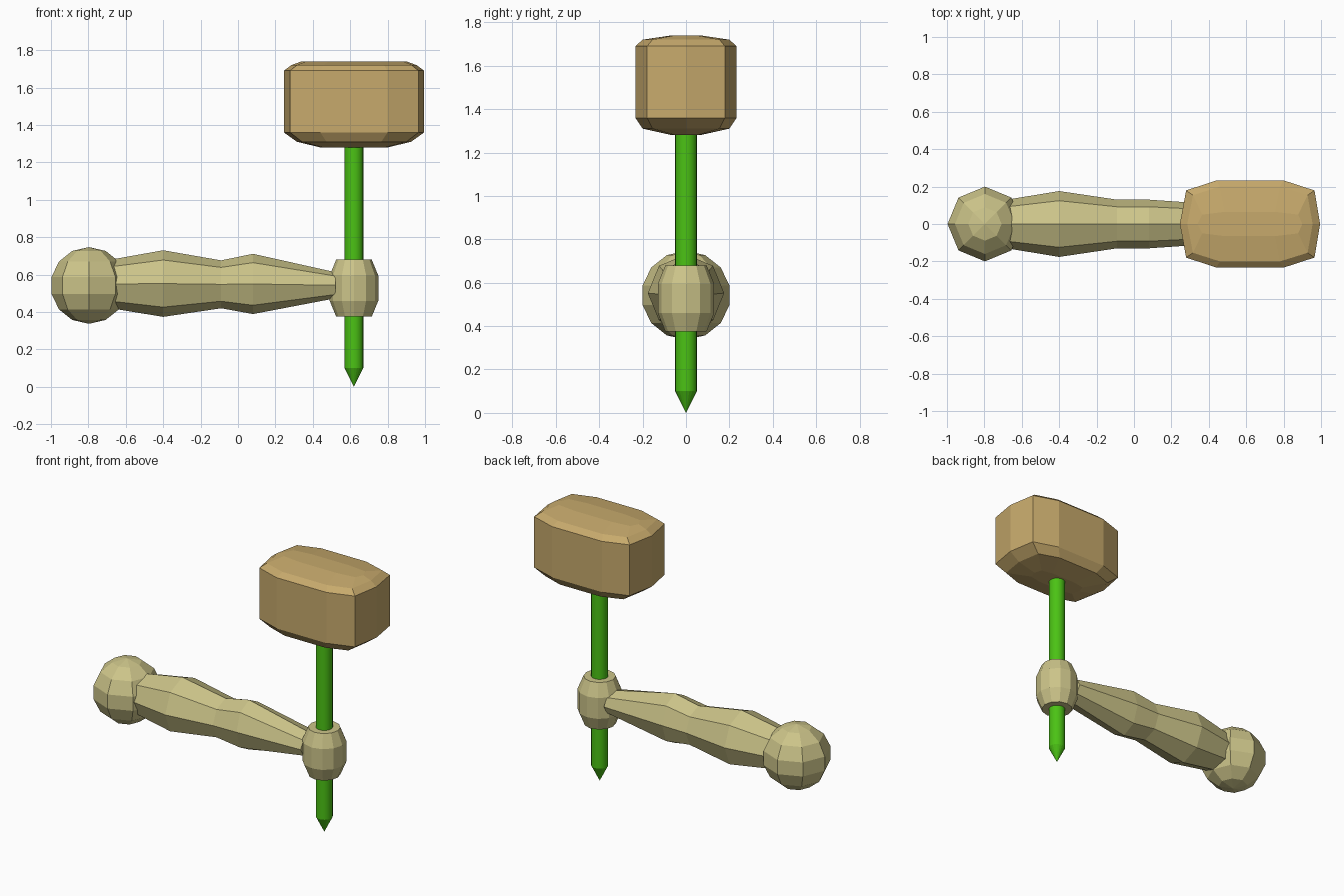
import bpy, bmesh
from math import cos, sin, pi
from mathutils import Vector

if "Cube" in bpy.data.objects:
    bpy.data.objects.remove(bpy.data.objects["Cube"])


def material(name, rgb):
    m = bpy.data.materials.new(name)
    m.diffuse_color = (*rgb, 1)
    m.use_nodes = True
    m.node_tree.nodes["Principled BSDF"].inputs["Base Color"].default_value = m.diffuse_color
    return m


tan = material("tan", (0.57, 0.40, 0.15))
khaki = material("khaki", (0.60, 0.55, 0.25))
green = material("green", (0.07, 0.54, 0.007))


def loft(name, rings, mat):
    """Skin rings of equal point count; a single-point ring closes to a tip."""
    bm = bmesh.new()
    rows = [[bm.verts.new(p) for p in ring] for ring in rings]
    for a, b in zip(rows, rows[1:]):
        n = max(len(a), len(b))
        for i in range(n):
            j = (i + 1) % n
            quad = [a[i % len(a)], a[j % len(a)], b[j % len(b)], b[i % len(b)]]
            bm.faces.new(list(dict.fromkeys(quad)))
    for end in (rows[0], rows[-1]):
        if len(end) > 2:
            bm.faces.new(end)
    bmesh.ops.recalc_face_normals(bm, faces=bm.faces)
    me = bpy.data.meshes.new(name)
    bm.to_mesh(me)
    bm.free()
    me.materials.append(mat)
    ob = bpy.data.objects.new(name, me)
    bpy.context.collection.objects.link(ob)
    return ob


def lathe(name, x, profile, sides, mat):
    rings = []
    for r, z in profile:
        rings.append([Vector((x + r * cos(2 * pi * i / sides), r * sin(2 * pi * i / sides), z))
                      for i in range(sides if r else 1)])
    return loft(name, rings, mat)


AXIS = 0.62

# Mallet head: bevelled block with slightly pointed ends
outline = [(1, 0), (0.92, 0.77), (0.48, 1), (-0.48, 1), (-0.91, 0.77),
           (-1, 0), (-0.91, -0.77), (-0.48, -1), (0.48, -1), (0.92, -0.77)]
levels = [(1.28, 0.18, 0.065), (1.31, 0.305, 0.2), (1.36, 0.375, 0.233),
          (1.69, 0.375, 0.233), (1.72, 0.335, 0.2), (1.74, 0.28, 0.065)]
loft("mallet_head", [[(AXIS + u * hx, v * hy, z) for u, v in outline]
                     for z, hx, hy in levels], tan)

# Green shaft with pointed tip
shaft = lathe("shaft", AXIS, [(0, 0), (0.05, 0.1), (0.05, 1.3)], 20, green)
for p in shaft.data.polygons:
    p.use_smooth = abs(p.normal.z) < 0.1

# Collar around the shaft
lathe("collar", AXIS, [(0.095, 0.375), (0.13, 0.46), (0.13, 0.595), (0.095, 0.68)], 12, khaki)

# Arm: octagonal sections along x (x, centre z, half width y, half height z)
sections = [(-0.68, 0.55, 0.13, 0.13), (-0.4, 0.552, 0.176, 0.178),
            (-0.09, 0.548, 0.13, 0.128), (0.08, 0.55, 0.13, 0.161),
            (0.52, 0.543, 0.1, 0.07)]
loft("arm", [[(x, hy * cos(i * pi / 4), z + hz * sin(i * pi / 4)) for i in range(8)]
             for x, z, hy, hz in sections], khaki)

# Ball end
R, ROWS = 0.205, 7
ball = [(0 if k in (0, ROWS) else R * sin(pi * k / ROWS), 0.542 - R * cos(pi * k / ROWS))
        for k in range(ROWS + 1)]
lathe("ball_end", -0.797, ball, 8, khaki)
